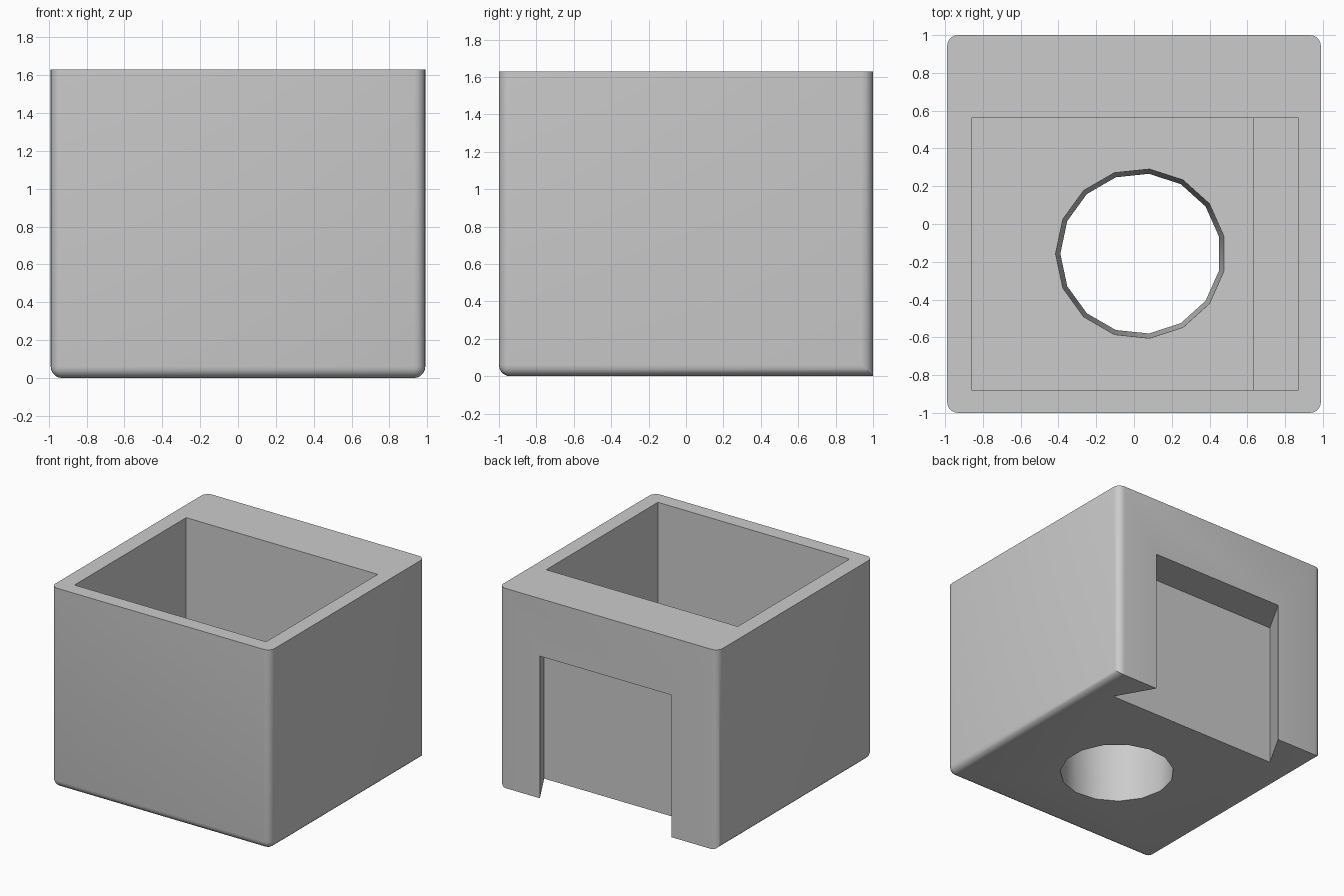
import bpy, bmesh
from math import cos, sin, pi, radians

old = bpy.data.objects.get("Cube")
if old:
    bpy.data.objects.remove(old, do_unlink=True)

W, D, H = 0.99, 1.0, 1.63          # half width, half depth, height
FLOOR, TRENCH = 0.81, 0.13         # pocket floor and side channel floor

grey = bpy.data.materials.new("light_grey")
grey.use_nodes = True
colour = (0.6, 0.6, 0.6, 1)
grey.diffuse_color = colour
grey.node_tree.nodes["Principled BSDF"].inputs["Base Color"].default_value = colour


def add_object(name, bm):
    bmesh.ops.recalc_face_normals(bm, faces=bm.faces)
    mesh = bpy.data.meshes.new(name)
    bm.to_mesh(mesh)
    bm.free()
    mesh.materials.append(grey)
    ob = bpy.data.objects.new(name, mesh)
    bpy.context.collection.objects.link(ob)
    return ob


def prism(name, bottom, top, z0, z1):
    """Closed solid between two outlines with equal point counts."""
    bm = bmesh.new()
    low = [bm.verts.new((x, y, z0)) for x, y in bottom]
    high = [bm.verts.new((x, y, z1)) for x, y in top]
    bm.faces.new(low)
    bm.faces.new(high)
    n = len(low)
    for i in range(n):
        j = (i + 1) % n
        bm.faces.new((low[i], low[j], high[j], high[i]))
    return add_object(name, bm)


def rect(x0, x1, y0, y1):
    return [(x0, y0), (x1, y0), (x1, y1), (x0, y1)]


def ring(cx, cy, r, n=15):
    return [(cx + r * cos(pi + 2 * pi * i / n), cy + r * sin(pi + 2 * pi * i / n))
            for i in range(n)]


# Block: rounded upright corners and bottom edges, sharp top and back bottom edge
block = prism("block", rect(-W, W, -D, D), rect(-W, W, -D, D), 0, H)
bm = bmesh.new()
bm.from_mesh(block.data)


def is_rounded(edge):
    a, b = (v.co for v in edge.verts)
    upright = abs(a.z - b.z) > 0.1
    bottom = max(a.z, b.z) < 0.1
    back = min(a.y, b.y) > 0.9
    return upright or (bottom and not back)


bmesh.ops.bevel(bm, geom=[e for e in bm.edges if is_rounded(e)],
                offset=0.06, segments=5, profile=0.5, affect='EDGES')
bm.to_mesh(block.data)
bm.free()

# Cutters: top pocket, deeper side channel, drain hole, dovetail slot in the back
pocket = rect(-0.86, 0.87, -0.88, 0.56)
channel = rect(0.635, 0.87, -0.88, 0.56)
dovetail = [(0.025 - 0.765, 0.70), (0.025 + 0.765, 0.70),
            (0.025 + 0.538, 1.10), (0.025 - 0.538, 1.10)]
cutters = [
    prism("pocket_cutter", pocket, pocket, FLOOR, H + 0.1),
    prism("channel_cutter", channel, channel, TRENCH, H + 0.1),
    prism("hole_cutter", ring(0.035, -0.157, 0.422), ring(0.035, -0.157, 0.453), -0.1, 0.9),
    prism("dovetail_cutter", dovetail, dovetail, -0.1, 1.16),
]
for cutter in cutters:
    cutter.hide_render = True
    mod = block.modifiers.new(cutter.name, 'BOOLEAN')
    mod.operation = 'DIFFERENCE'
    mod.solver = 'EXACT'
    mod.object = cutter

# Bake the cuts and drop the cutters
bpy.context.view_layer.update()
graph = bpy.context.evaluated_depsgraph_get()
baked = bpy.data.meshes.new_from_object(block.evaluated_get(graph))
block.modifiers.clear()
block.data = baked
for cutter in cutters:
    bpy.data.objects.remove(cutter, do_unlink=True)

bpy.ops.object.select_all(action='DESELECT')
block.select_set(True)
bpy.context.view_layer.objects.active = block
bpy.ops.object.shade_smooth_by_angle(angle=radians(30))
